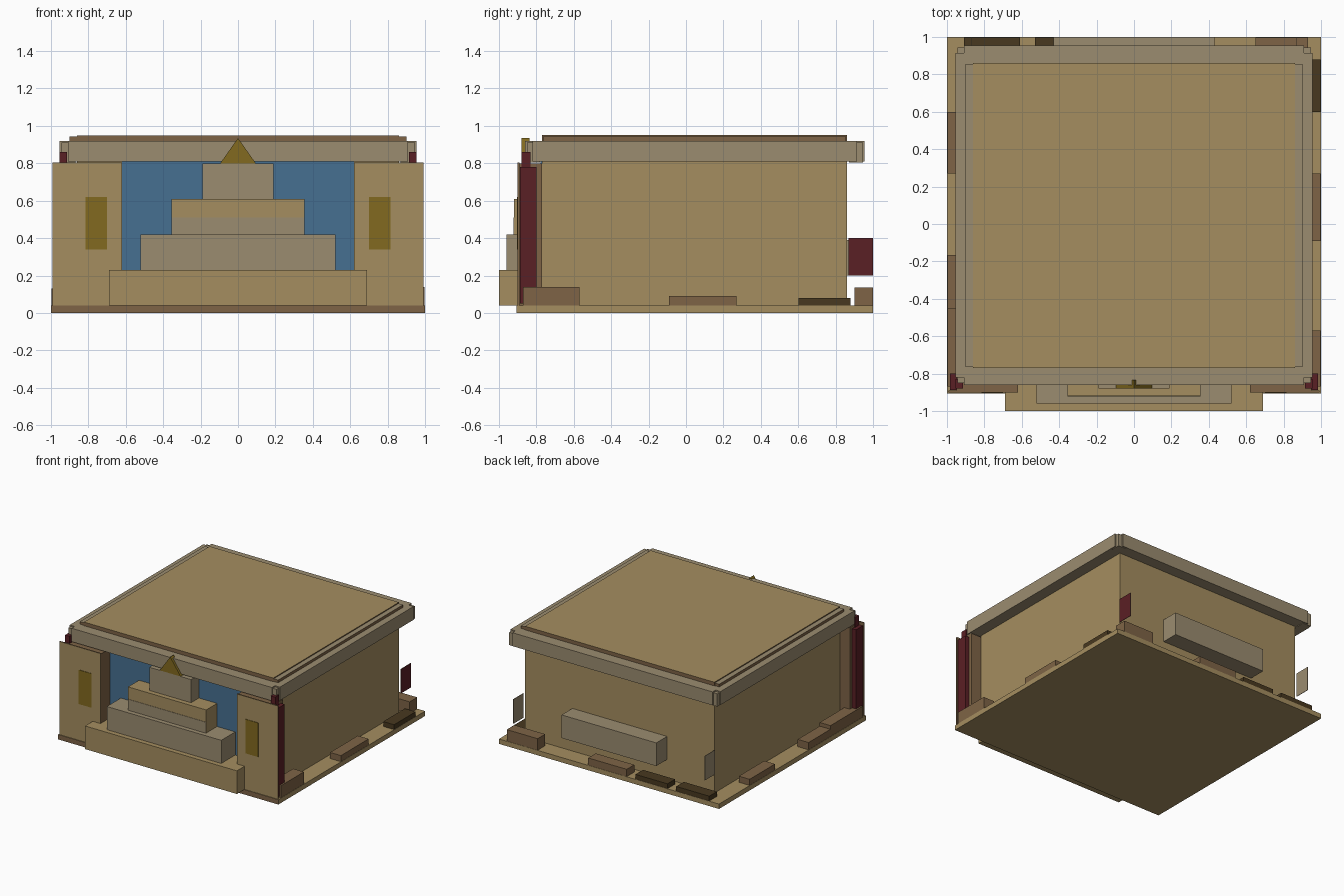
import bpy
import bmesh
from mathutils import Vector

default_cube = bpy.data.objects.get("Cube")
if default_cube:
    bpy.data.objects.remove(default_cube, do_unlink=True)


def colour(name, red, green, blue):
    mat = bpy.data.materials.new(name)
    mat.use_nodes = True
    rgba = (red, green, blue, 1)
    mat.diffuse_color = rgba
    mat.node_tree.nodes["Principled BSDF"].inputs["Base Color"].default_value = rgba
    return mat


sand = colour("sand", .376, .270, .117)
stone = colour("grey stone", .328, .262, .162)
brown = colour("brown", .209, .127, .061)
dark = colour("dark brown", .065, .040, .014)
maroon = colour("maroon", .102, .014, .018)
blue = colour("blue", .061, .162, .283)
gold = colour("dull gold", .223, .144, .014)

DIRECTIONS = {
    "right": Vector((1, 0, 0)), "left": Vector((-1, 0, 0)),
    "back": Vector((0, 1, 0)), "front": Vector((0, -1, 0)),
    "top": Vector((0, 0, 1)), "bottom": Vector((0, 0, -1)),
}


def finish(name, bm, mat, painted):
    """Turn a bmesh into an object; painted maps a direction to a material."""
    bmesh.ops.recalc_face_normals(bm, faces=bm.faces)
    mesh = bpy.data.meshes.new(name)
    mesh.materials.append(mat)
    for side, side_mat in painted.items():
        mesh.materials.append(side_mat)
        for face in bm.faces:
            if face.normal.dot(DIRECTIONS[side]) > .9:
                face.material_index = len(mesh.materials) - 1
    bm.to_mesh(mesh)
    bm.free()
    obj = bpy.data.objects.new(name, mesh)
    bpy.context.collection.objects.link(obj)
    return obj


def box(name, xs, ys, zs, mat, **painted):
    """Axis-aligned box from (low, high) ranges."""
    bm = bmesh.new()
    bmesh.ops.create_cube(bm, size=1)
    for vert in bm.verts:
        vert.co = [span[0] if c < 0 else span[1]
                   for c, span in zip(vert.co, (xs, ys, zs))]
    return finish(name, bm, mat, painted)


def pair(name, xs, ys, zs, mat, **painted):
    """The same box on the +x side and mirrored to the -x side."""
    box("left_" + name, xs, ys, zs, mat, **painted)
    box("right_" + name, (-xs[1], -xs[0]), ys, zs, mat, **painted)


def wide(half):
    return (-half, half)


# Ground plate and main hall
box("base_plate", wide(1), (-.905, 1), (0, .04), sand, front=brown)
box("main_hall", wide(.86), (-.77, .86), (.04, .92), sand)
box("roof_slab", wide(.86), (-.77, .86), (.92, .95), brown, top=sand)
box("roof_ledge", wide(.9), (-.765, .855), (.9, .942), brown, top=stone)

# Roof rim: four bars and slightly lower corner posts
RIM = (.81, .92)
box("front_rim", wide(.91), (-.86, -.77), RIM, stone)
box("back_rim", wide(.91), (.86, .955), RIM, stone)
pair("side_rim", (.86, .955), (-.82, .915), RIM, stone)
for place, ys in (("front", (-.85, -.78)), ("back", (.87, .945))):
    pair(place + "_rim_corner", (.87, .945), ys, (.805, .91), stone)

# Facade wings with gold windows, and the blue wall between them
pair("wing_block", (.62, .95), (-.89, -.77), (.04, .8), brown)
pair("wing_front", (.62, .993), (-.9, -.89), (.04, .805), brown, front=sand)
pair("wing_window", (.7, .815), (-.904, -.9), (.34, .62), gold)
box("blue_wall", wide(.62), (-.778, -.77), (.04, .81), blue)

# Corner columns with caps
pair("column", (.95, .985), (-.888, -.8), (.05, .78), maroon)
pair("column_cap", (.915, .955), (-.88, -.83), (.78, .86), maroon)

# Stepped front, each tier narrower and set further back
tiers = ((.69, -1, sand), (.52, -.96, stone), (.355, -.92, sand), (.19, -.88, stone))
height = .19
for level, (half, front, mat) in enumerate(tiers):
    low = .04 + level * height
    box(f"step_{level + 1}", wide(half), (front, -.77), (low, low + height), mat)
box("step_band", wide(.355), (-.923, -.92), (.42, .51), stone)

# Gold gable on top of the steps
bm = bmesh.new()
outline = [bm.verts.new(p) for p in
           ((-.095, -.88, .8), (.095, -.88, .8), (0, -.88, .935))]
gable_face = bm.faces.new(outline)
extruded = bmesh.ops.extrude_face_region(bm, geom=[gable_face], use_keep_orig=True)
for item in extruded["geom"]:
    if isinstance(item, bmesh.types.BMVert):
        item.co.y += .045
finish("gable", bm, gold, {})

# Low blocks along both sides: (y range, top, colour)
left_blocks = (((-.87, -.57), .14, brown), ((-.09, .27), .09, brown),
               ((.6, .88), .08, dark))
right_blocks = (((-.87, -.45), .13, brown), ((-.45, -.165), .1, brown),
                ((.27, .6), .09, brown))
for name, xs, blocks in (("left", (.9, .998), left_blocks),
                         ("right", (-.998, -.9), right_blocks)):
    for number, (ys, top, mat) in enumerate(blocks):
        box(f"{name}_block_{number + 1}", xs, ys, (.04, top), mat)

# Low blocks along the back: (x range, top, colour)
back_blocks = (((.65, .93), .135, brown), ((-.16, .19), .1, brown),
               ((-.53, -.24), .08, dark), ((-.91, -.61), .08, dark))
for number, (xs, top, mat) in enumerate(back_blocks):
    box(f"back_block_{number + 1}", xs, (.9, .998), (.04, top), mat)

# Raised stone bench and thin banners on the back
box("back_bench", wide(.43), (.86, 1), (.2, .39), stone)
box("left_banner", (.868, .872), (.868, 1), (.2, .4), stone, right=maroon)
box("right_banner", (-.872, -.868), (.868, 1), (.2, .4), stone)
